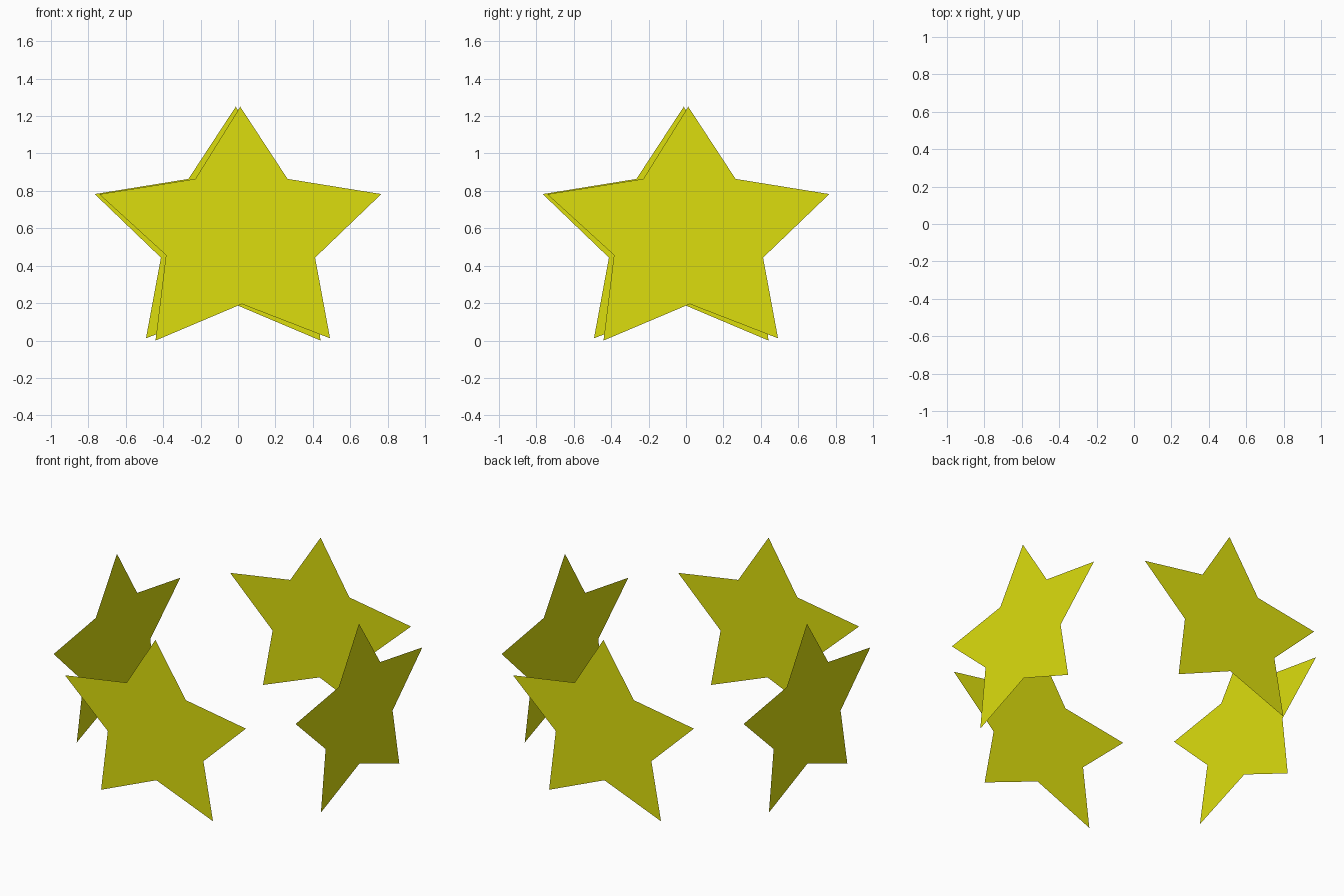
import bpy
from math import pi
from mathutils import Matrix

if "Cube" in bpy.data.objects:
    bpy.data.objects.remove(bpy.data.objects["Cube"])

# Slightly irregular five-pointed star outline (x, z), tip first, clockwise
STAR = [(0.012, 1.25), (0.265, 0.864), (0.766, 0.783), (0.412, 0.443), (0.492, 0.012),
        (0.02, 0.195), (-0.441, 0.0), (-0.385, 0.457), (-0.742, 0.782), (-0.228, 0.864)]

yellow = bpy.data.materials.new("yellow")
yellow.diffuse_color = (0.72, 0.73, 0.004, 1)
yellow.use_nodes = True
yellow.node_tree.nodes["Principled BSDF"].inputs["Base Color"].default_value = yellow.diffuse_color


def flat_star(name, angle):
    """Paper-thin upright star facing outwards, one unit from the centre."""
    turn = Matrix.Rotation(angle, 4, 'Z')
    mesh = bpy.data.meshes.new(name)
    verts = [turn @ Matrix.Translation((x, -1, z)).to_translation() for x, z in STAR]
    mesh.from_pydata(verts, [], [list(reversed(range(len(STAR))))])
    mesh.materials.append(yellow)
    bpy.context.collection.objects.link(bpy.data.objects.new(name, mesh))


# One star on each side of an open square
for i, side in enumerate(("front", "right", "back", "left")):
    flat_star(side + "_star", i * pi / 2)
